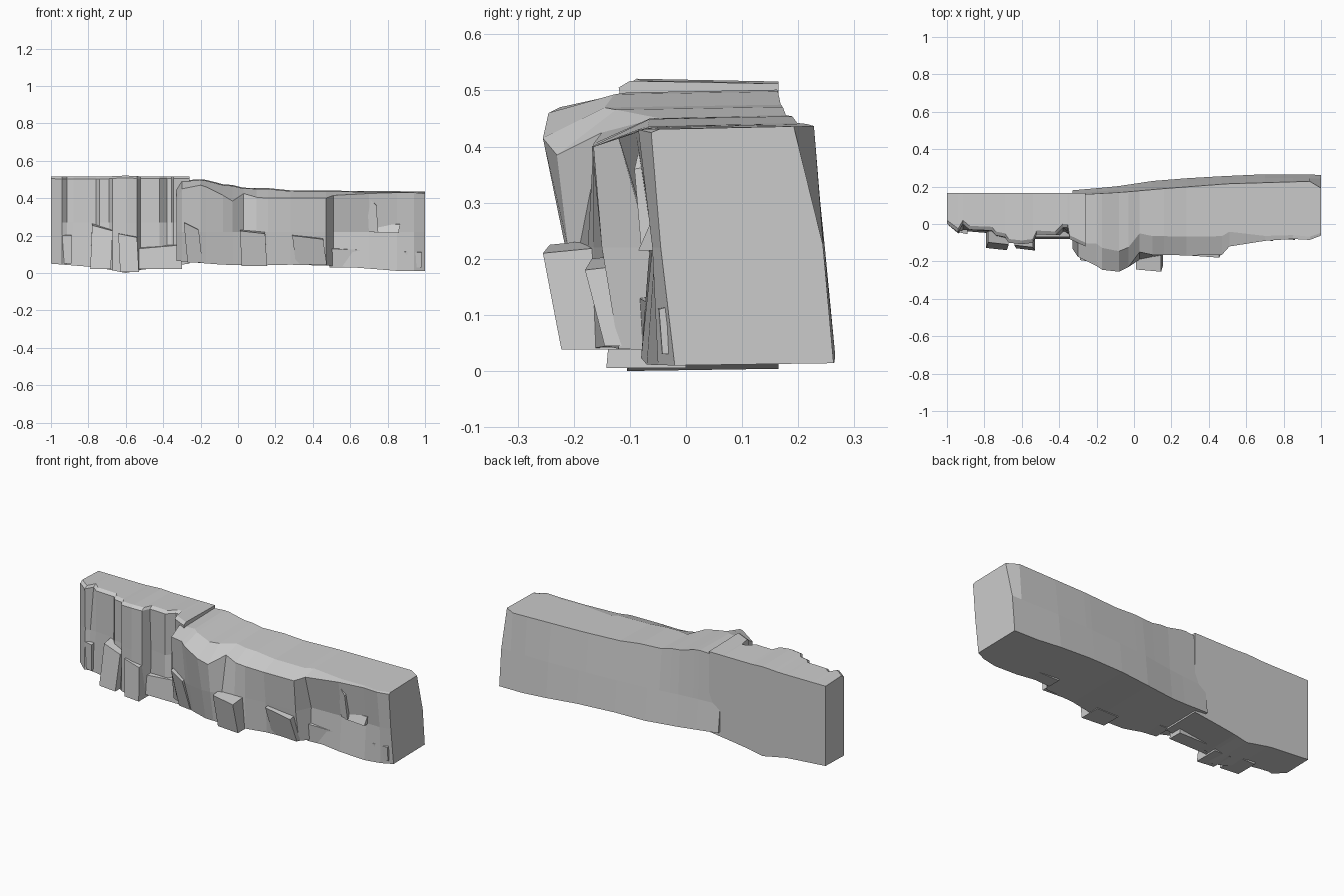
import bpy, bmesh


def interp(table, x):
    # piecewise-linear lookup in a short list of (x, value)
    if x <= table[0][0]:
        return table[0][1]
    for (a, va), (b, vb) in zip(table, table[1:]):
        if x <= b:
            return va + (vb - va) * (x - a) / (b - a)
    return table[-1][1]


def skin(name, rings_pts):
    # join closed rings of points and cap both ends
    bm = bmesh.new()
    rings = [[bm.verts.new(p) for p in ring] for ring in rings_pts]
    for r, s in zip(rings, rings[1:]):
        n = len(r)
        for i in range(n):
            j = (i + 1) % n
            bm.faces.new((r[i], r[j], s[j], s[i]))
    bm.faces.new(rings[0])
    bm.faces.new(rings[-1])
    bmesh.ops.recalc_face_normals(bm, faces=bm.faces)
    me = bpy.data.meshes.new(name)
    bm.to_mesh(me)
    bm.free()
    ob = bpy.data.objects.new(name, me)
    bpy.context.scene.collection.objects.link(ob)
    return ob


def chunk(name, x0, x1, z0, z1, ytop, ybot, yback, skew=0.0, drop=0.0, side=0.012):
    # leaning broken block stuck on the cliff face
    rings = []
    for k, x in enumerate((x0, x1)):
        zt = z1 - drop * k
        d = side * (1 - k)
        rings.append([(x + skew, ytop + d, zt - .01), (x, ybot + d, z0),
                      (x, yback, z0), (x + skew, yback, zt + .005)])
    return skin(name, rings)


# left cliff: x, lip y, middle y, foot y
left_face = [(-1, 0, 0, 0), (-.94, -.045, -.04, -.05), (-.915, .0, -.03, -.04),
             (-.88, -.03, -.03, -.04), (-.76, -.035, -.04, -.05),
             (-.74, -.06, -.06, -.08), (-.69, -.07, -.07, -.09),
             (-.67, -.1, -.1, -.1), (-.6, -.108, -.105, -.105),
             (-.54, -.1, -.1, -.1), (-.52, -.055, -.045, -.05),
             (-.42, -.06, -.06, -.06), (-.38, -.02, -.02, -.06),
             (-.355, -.02, -.04, -.06), (-.345, -.08, -.06, -.06), (-.26, -.12, -.08, -.06)]
left_foot = [(-1, .05), (-.75, .03), (-.6, .0), (-.5, .02), (-.26, .05)]
left_top = [(-1, .516), (-.7, .515), (-.62, .522), (-.53, .517), (-.26, .517)]
rings = []
for x, lip, mid, foot in left_face:
    zf, zt = interp(left_foot, x), interp(left_top, x)
    rings.append([(x, .165, zf + .004), (x, .165, zt - .005), (x, lip + .02, zt),
                  (x, lip, zt - .012), (x, mid, .27), (x, foot, zf)])
skin("left_cliff", rings)

# right cliff: x, lip z, lip y, middle y, foot y
right_face = [(-.33, .37, -.13, -.13, -.11), (-.3, .45, -.175, -.165, -.12),
              (-.2, .47, -.225, -.19, -.15), (-.17, .46, -.245, -.2, -.16),
              (-.08, .415, -.255, -.215, -.18), (-.03, .385, -.23, -.21, -.18),
              (.03, .425, -.15, -.19, -.18), (.1, .405, -.165, -.175, -.18),
              (.16, .4, -.165, -.165, -.16), (.28, .4, -.168, -.15, -.14),
              (.47, .4, -.165, -.15, -.12), (.51, .415, -.12, -.065, -.07),
              (.7, .425, -.09, -.06, -.08), (.85, .43, -.08, -.055, -.07),
              (.94, .43, -.085, -.06, -.05), (1, .425, -.062, -.045, -.02)]
right_foot = [(-.33, .065), (-.1, .045), (.1, .04), (.3, .045), (.6, .035), (.8, .012), (1, .01)]
right_top = [(-.33, .45), (-.3, .495), (-.26, .508), (-.17, .498), (-.07, .472), (-.06, .478),
             (.03, .456), (.16, .454), (.17, .443), (1, .436)]
back_foot = [(-.33, .18), (-.1, .2), (.1, .23), (.35, .25), (.7, .266), (1, .263)]
back_top = [(-.33, .155), (-.06, .17), (.17, .19), (.5, .215), (.94, .228), (1, .192)]
bevel = [(-.33, .06), (-.2, .12), (.03, .1), (.47, .1), (.6, .03), (1, .015)]
rings = []
for x, zl, lip, mid, foot in right_face:
    zf, zt = interp(right_foot, x), interp(right_top, x)
    yf, yt = interp(back_foot, x), interp(back_top, x)
    rings.append([(x, yf, zf + .004), (x, yf - .019, .225), (x, yt, zt),
                  (x, lip + interp(bevel, x), zt - .005), (x, lip, zl),
                  (x, mid, .22), (x, foot, zf)])
skin("right_cliff", rings)

# broken blocks along the left foot
chunk("left_foot_block_1", -.94, -.89, .05, .21, -.055, -.055, .02)
chunk("left_foot_block_2", -.79, -.68, .022, .265, -.11, -.14, 0, skew=.01, drop=.03)
chunk("left_foot_block_3", -.63, -.53, .005, .22, -.125, -.142, 0, skew=-.01, drop=.02)
chunk("left_shelf", -.53, -.3, .022, .14, -.07, -.08, 0, drop=-.02, side=0)

# broken blocks along the right foot
chunk("seam_block", -.27, -.19, .055, .28, -.205, -.16, -.05, skew=-.02, drop=.04)
chunk("middle_foot_block", .02, .155, .038, .235, -.255, -.222, -.1, skew=-.01, drop=.015)
chunk("right_foot_block", .31, .475, .045, .21, -.18, -.145, -.05, skew=-.02, drop=.02)
chunk("right_shelf", .49, .98, .03, .14, -.048, -.042, 0, drop=.02, side=-.035)
chunk("right_face_ledge", .73, .86, .215, .27, -.065, -.085, 0, skew=.005)
chunk("right_face_flake", .7, .75, .22, .42, -.092, -.08, 0, skew=-.01, drop=.05)
